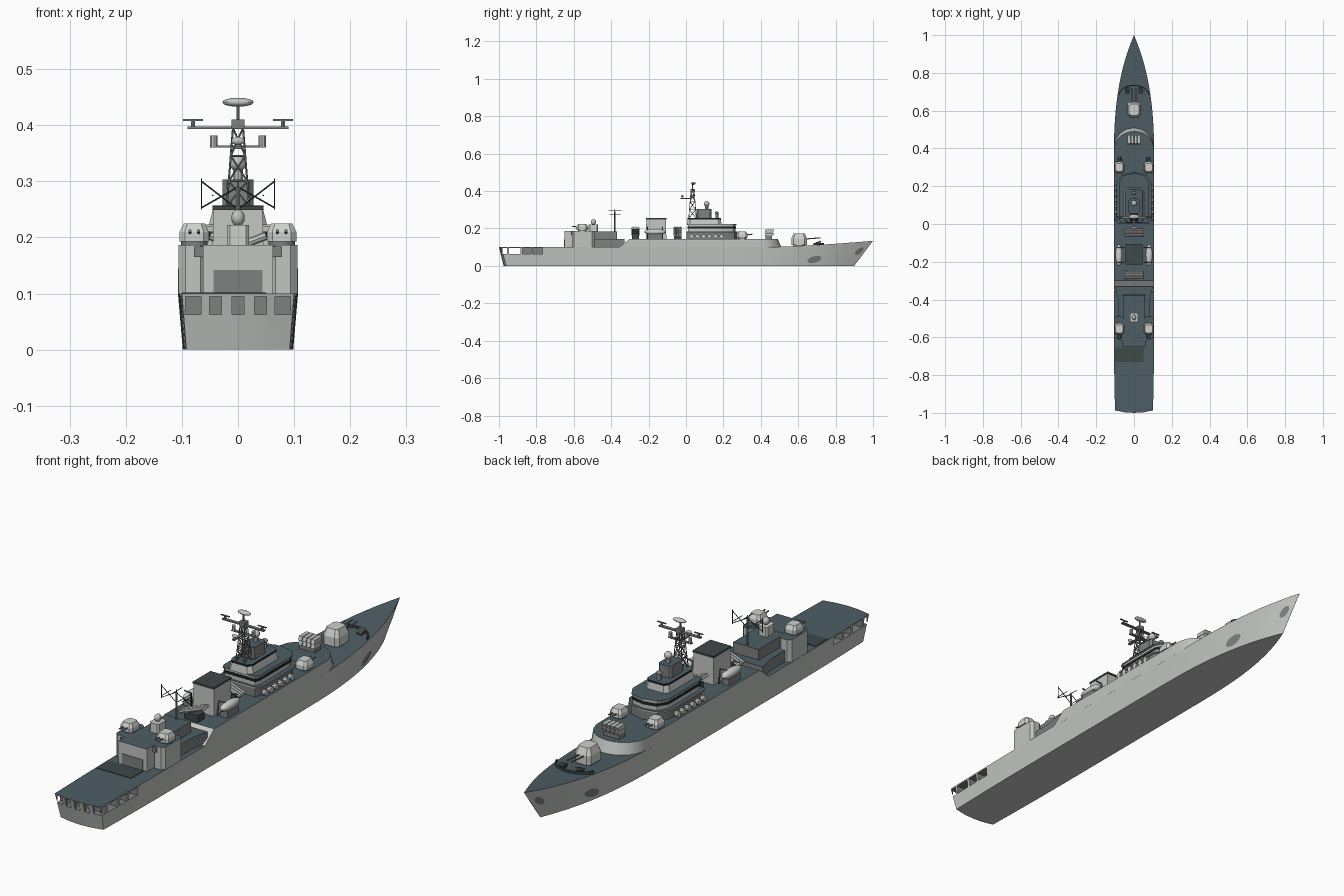
import bpy, bmesh, math
from mathutils import Vector, Matrix

if "Cube" in bpy.data.objects:
    bpy.data.objects.remove(bpy.data.objects["Cube"])

def mat(name, r, g, b):
    m = bpy.data.materials.new(name)
    m.diffuse_color = (r, g, b, 1)
    m.use_nodes = True
    m.node_tree.nodes["Principled BSDF"].inputs["Base Color"].default_value = m.diffuse_color
    return m

GREY = mat("hull grey", .54, .56, .54)
DECK = mat("deck slate", .075, .112, .13)
MID = mat("mid grey", .21, .22, .215)
DARK = mat("dark grey", .05, .065, .066)
LIGHT = mat("light grey", .62, .64, .61)
BLACK = mat("black", .015, .017, .018)

# ---------- helpers ----------
def finish(name, bm, m, top=None):
    bmesh.ops.recalc_face_normals(bm, faces=bm.faces)
    if top:                                   # upward faces get the deck colour
        for f in bm.faces:
            f.material_index = int(f.normal.z > .9)
    me = bpy.data.meshes.new(name)
    bm.to_mesh(me)
    bm.free()
    for k in (m, top):
        if k: me.materials.append(k)
    ob = bpy.data.objects.new(name, me)
    bpy.context.collection.objects.link(ob)
    return ob

def prism(name, pts, z0, z1, m, top=None, tops=None):
    bm = bmesh.new()
    a = [bm.verts.new((x, y, z0)) for x, y in pts]
    b = [bm.verts.new((x, y, z1)) for x, y in (tops or pts)]
    bm.faces.new(a[::-1])
    bm.faces.new(b)
    n = len(a)
    for i in range(n):
        j = (i + 1) % n
        bm.faces.new((a[i], a[j], b[j], b[i]))
    return finish(name, bm, m, top)

def rect(x0, x1, y0, y1, c=0):
    if not c: return [(x0, y0), (x1, y0), (x1, y1), (x0, y1)]
    return [(x0 + c, y0), (x1 - c, y0), (x1, y0 + c), (x1, y1 - c),
            (x1 - c, y1), (x0 + c, y1), (x0, y1 - c), (x0, y0 + c)]

def scaled(pts, sx, sy):
    cx = (min(p[0] for p in pts) + max(p[0] for p in pts)) / 2
    cy = (min(p[1] for p in pts) + max(p[1] for p in pts)) / 2
    return [(cx + (x - cx) * sx, cy + (y - cy) * sy) for x, y in pts]

def sym(half):                                # mirror a right-hand outline (aft to fore)
    return half + [(-x, y) for x, y in reversed(half) if x]

def box(name, x0, x1, y0, y1, z0, z1, m, top=None):
    return prism(name, rect(x0, x1, y0, y1), z0, z1, m, top)

def rods(name, pairs, r, m, n=6):
    bm = bmesh.new()
    for p, q in pairs:
        p, q = Vector(p), Vector(q)
        d = q - p
        M = Matrix.Translation((p + q) / 2) @ d.to_track_quat('Z', 'Y').to_matrix().to_4x4()
        bmesh.ops.create_cone(bm, cap_ends=True, segments=n, radius1=r, radius2=r, depth=d.length, matrix=M)
    return finish(name, bm, m)

def ball(name, c, s, m):
    bm = bmesh.new()
    bmesh.ops.create_uvsphere(bm, u_segments=16, v_segments=10, radius=1,
                              matrix=Matrix.Translation(c) @ Matrix.Diagonal((*s, 1)))
    return finish(name, bm, m)

# ---------- hull ----------
def half_w(y):
    if y > .3: return .107 * (1 - ((y - .3) / .7) ** 2.8)
    return .107 - .007 * max(0, (-.5 - y) / .5) ** 2

def deck_z(y): return .1 + .034 * max(0, (y - .4) / .6) ** 1.5

def hull_point(y, f):                         # f = 0 at the bottom, 1 at the deck
    bot = -.975 + (y + 1) / 2 * 1.875
    return (.92 + .08 * f) * half_w(y), bot + (y - bot) * f, deck_z(y) * f

bm = bmesh.new()
rings = []
for i in range(51):
    y = -1 + 2 * i / 50
    ring = []
    for f, fr in ((1, (-1, -.5, 0, .5, 1)), (0, (1, .5, 0, -.5, -1))):
        x, yy, z = hull_point(min(y, .9995), f)
        ring += [bm.verts.new((x * k, yy + (.013 * k * k if i == 0 else 0), z)) for k in fr]
    rings.append(ring)
for a, b in zip(rings, rings[1:]):
    for i in range(10):
        j = (i + 1) % 10
        bm.faces.new((a[i], a[j], b[j], b[i]))
for r in (rings[0], rings[-1]):
    for i in range(4):
        bm.faces.new((r[i], r[i + 1], r[8 - i], r[9 - i]))
hull = finish("hull", bm, GREY, DECK)
hull.data.materials.append(MID)

# mooring openings cut into the stern and the quarters
def cut(boxes):
    c = bmesh.new()
    for x0, x1, y0, y1 in boxes:
        M = Matrix.Translation(((x0 + x1) / 2, (y0 + y1) / 2, .079)) @ Matrix.Diagonal((x1 - x0, y1 - y0, .032, 1))
        bmesh.ops.create_cube(c, size=1, matrix=M)
    for f in c.faces: f.material_index = 2
    ob = finish("opening_cutter", c, GREY)
    for m in (DECK, MID): ob.data.materials.append(m)
    ob.hide_render = True
    mod = hull.modifiers.new("cut", 'BOOLEAN')
    mod.operation, mod.solver, mod.object = 'DIFFERENCE', 'EXACT', ob
    dg = bpy.context.evaluated_depsgraph_get()
    me = bpy.data.meshes.new_from_object(hull.evaluated_get(dg))
    hull.modifiers.clear()
    hull.data = me
    bpy.data.objects.remove(ob)

cut([(-.2, .2, -.98, -.957), (-.2, .2, -.947, -.885)] +
    [(min(s * .07, s * .2), max(s * .07, s * .2), a, b) for s in (-1, 1) for a, b in ((-.873, -.83), (-.82, -.767))])
cut([(x - w, x + w, -1.1, -.966) for x, w in ((-.08, .014), (-.04, .011), (0, .011), (.04, .011), (.08, .014))])

# anchor recesses on the bow
for s in (-1, 1):
    for n, (yc, fc, ry, rf) in enumerate(((.745, .3, .036, .17), (.965, .6, .018, .15))):
        bm = bmesh.new()
        vs = []
        for k in range(16):
            a = k * math.tau / 16
            x, y, z = hull_point(yc + ry * math.cos(a), fc + rf * math.sin(a))
            vs.append(bm.verts.new((s * (x + .0015), y, z)))
        bm.faces.new(vs)
        finish(f"anchor_recess_{n}", bm, MID)

# raised midship deck with rounded front
ys = [-.3 + .07 * i for i in range(11)]
arc = [math.radians(a) for a in range(10, 91, 10)]
w4 = half_w(.4)
base = [(half_w(y), y - (.06 if i == 0 else 0)) for i, y in enumerate(ys)] + [(w4 * math.cos(a), .4 + .11 * math.sin(a)) for a in arc]
upper = [(half_w(y), y) for y in ys] + [(w4 * .97 * math.cos(a), .4 + .09 * math.sin(a)) for a in arc]
base[-1], upper[-1] = (0, .51), (0, .49)
prism("raised_deck", sym(base), .098, .145, GREY, DECK, sym(upper))

# ---------- aft superstructure ----------
prism("aft_lower_house", sym([(.085, -.6), (.085, -.4), (.1, -.33)]), .1, .144, MID, DECK)
box("hangar", -.062, .062, -.65, -.53, .1, .187, GREY, DECK)
box("aft_upper_house", -.055, .055, -.53, -.37, .14, .185, MID, DECK)
box("hangar_door", -.044, .044, -.652, -.649, .1, .142, MID)
box("deck_patch", -.1, .05, -.73, -.655, .1, .102, DARK)
for s in (-1, 1):
    prism("gun_sponson", rect(*sorted((s * .055, s * .106)), -.61, -.49, .012), .1, .187, GREY, DECK)
    box("sponson_locker", *sorted((s * .05, s * .078)), -.616, -.606, .165, .184, MID)
prism("aft_director_base", rect(-.02, .02, -.52, -.47, .006), .185, .222, LIGHT, None)
ball("aft_director", (0, -.495, .235), (.012, .014, .015), GREY)

# aerial mast with cross aerials
P = [((0, -.38, .18), (0, -.38, .3)), ((0, -.415, .295), (0, -.345, .295))]
for s in (-1, 1):
    P += [((0, -.38, .25), (s * .065, -.38, .3)), ((0, -.38, .29), (s * .065, -.38, .253)),
          ((s * .065, -.38, .25), (s * .065, -.38, .305)), ((s * .045, -.41, .275), (s * .045, -.35, .275))]
rods("aerial_mast", P, .0014, DARK)
rods("aerial_mast_pole", [((0, -.38, .18), (0, -.38, .29))], .004, MID)

# ---------- missile launchers, funnel, boats ----------
for s, y in ((1, -.27), (-1, -.045)):
    for dy in (-.014, 0, .014):
        p, q = Vector((-s * .05, y + dy, .165)), Vector((s * .05, y + dy, .203))
        rods("missile_tube", [(p, q)], .0075, GREY, 8)
    box("launcher_frame", -.03, .03, y - .02, y + .02, .145, .172, DARK)
f = rect(-.046, .046, -.215, -.105)
prism("funnel", f, .145, .25, GREY, None, scaled(f, .95, .94))
prism("funnel_cap", scaled(f, .99, 1.0), .249, .256, DARK)
for s in (-1, 1):
    ball("boat", (s * .08, -.165, .182), (.018, .058, .016), LIGHT)
    rods("boat_davits", [((s * .055, y, .145), (s * .06, y, .205)) for y in (-.205, -.125)] +
         [((s * .06, y, .205), (s * .088, y, .207)) for y in (-.205, -.125)], .003, MID)
    box("boat_cradle", *sorted((s * .065, s * .095)), -.2, -.13, .145, .17, MID)

# ---------- bridge ----------
low = sym([(.075, 0), (.085, .02), (.085, .22), (.06, .262), (0, .275)])
prism("bridge_lower_level", scaled(low, .95, .98), .145, .18, MID, DECK)
prism("bridge_walkway", scaled(low, 1.08, 1.0), .179, .184, GREY, DECK)
prism("bridge_upper_level", scaled(low, .88, .93), .184, .22, GREY, DECK)
prism("bridge_windows", scaled(low, .895, .945), .2, .211, BLACK)
prism("bridge_roof", scaled(low, .93, .96), .219, .223, GREY, DECK)
t = rect(-.052, .052, .005, .19, .015)
prism("bridge_tower", t, .222, .25, GREY, None, scaled(t, .86, .95))
prism("tower_band", scaled(t, .87, .96), .249, .257, BLACK, DECK)
prism("sensor_block", rect(-.028, .028, .055, .135, .008), .256, .303, MID, DECK)
rods("director_post", [((0, .11, .3), (0, .11, .32))], .009, GREY, 10)
ball("fire_director", (0, .11, .332), (.015, .015, .014), GREY)
rods("lookout_pedestal", [((0, .165, .255), (0, .165, .28))], .008, GREY, 10)
ball("lookout_sight", (0, .165, .284), (.012, .01, .008), MID)
for s in (-1, 1):
    rods("life_rafts", [((s * .088, .03 + .032 * i, .158), (s * .104, .03 + .032 * i, .158)) for i in range(6)], .011, LIGHT, 10)

# ---------- main lattice mast ----------
MY = .035
def corner(i, z):
    r = .02 - .011 * (z - .255) / .14
    return (r * (1, 1, -1, -1)[i % 4], MY + r * (1, -1, -1, 1)[i % 4], z)
lv = [.255, .3, .345, .395]
P = [(corner(i, .255), corner(i, .395)) for i in range(4)]
for z0, z1 in zip(lv, lv[1:]):
    for i in range(4):
        P += [(corner(i, z0), corner(i + 1, z1)), (corner(i + 1, z0), corner(i, z1)), (corner(i, z1), corner(i + 1, z1))]
rods("lattice_mast", P, .0018, MID, 5)
box("upper_yard", -.09, .09, MY - .006, MY + .006, .393, .398, MID)
box("lower_yard", -.05, .05, MY - .006, MY + .006, .36, .364, MID)
box("radar_bracket", -.006, .006, -.03, .03, .358, .363, MID)
ball("aft_radar", (0, -.02, .372), (.012, .007, .007), GREY)
for s in (-1, 1):
    rods("sensor_pod", [((s * .043, MY, .361), (s * .043, MY, .382))], .007, GREY, 10)
    rods("yard_post", [((s * .08, MY, .396), (s * .08, MY, .41))], .004, MID)
    box("yard_aerial", *sorted((s * .062, s * .098)), MY - .003, MY + .003, .408, .411, MID)
prism("masthead", rect(-.012, .012, MY - .012, MY + .012), .395, .41, MID)
rods("radar_post", [((0, MY, .405), (0, MY, .436))], .0035, MID)
ball("search_radar", (0, MY + .004, .441), (.028, .012, .008), GREY)

# ---------- guns ----------
def turret(name, x, y, z, w, l, h, d, reach):
    pts = rect(x - w, x + w, y - l, y + l, w * .35)
    rods(name + "_ring", [((x, y, z - .002), (x, y, z + .008))], w * .9, MID, 16)
    prism(name + "_shield", pts, z + .006, z + h * .6, LIGHT)
    prism(name + "_roof", pts, z + h * .6, z + h, LIGHT, None, scaled(pts, .72, .7))
    rods(name + "_barrels", [((x + k * w * .3, y + d * l * .7, z + h * .55),
                              (x + k * w * .3, y + d * reach, z + h * .65)) for k in (-1, 1)], .0028, MID, 8)

turret("main_gun", 0, .605, .106, .035, .042, .068, 1, .115)
for s in (-1, 1):
    turret("fore_light_gun", s * .078, .3, .145, .026, .03, .038, 1, .055)
    turret("aft_light_gun", s * .078, -.555, .187, .026, .03, .038, -1, .055)

# deck launcher ahead of the bridge: two rows of four cells
box("cell_launcher_base", -.034, .034, .425, .46, .145, .162, MID)
for i in range(4):
    for k in (0, 1):
        x = -.027 + .018 * i
        c = rect(x - .0075, x + .0075, .42, .465)
        prism("launcher_cell", c, .162 + .017 * k, .177 + .017 * k, GREY, None, [(a, b + .006) for a, b in c])

# foredeck breakwater and rocket launchers
curve = [(.083 * math.sin(math.radians(a)), .675 + .062 * math.cos(math.radians(a))) for a in range(-80, 81, 10)]
prism("breakwater", curve + [(x * .97, y - .005) for x, y in reversed(curve)], .108, .123, DARK)
for s in (-1, 1):
    box("rocket_mount", *sorted((s * .026, s * .046)), .697, .715, .11, .122, DARK)
    rods("rocket_tubes", [((s * .036 + k, .692, .121), (s * .036 + k, .722, .131)) for k in (-.008, 0, .008)], .004, MID)

# smooth curved surfaces while keeping edges sharp
for ob in bpy.data.objects: ob.select_set(True)
bpy.context.view_layer.objects.active = hull
bpy.ops.object.shade_smooth_by_angle(angle=math.radians(30))
